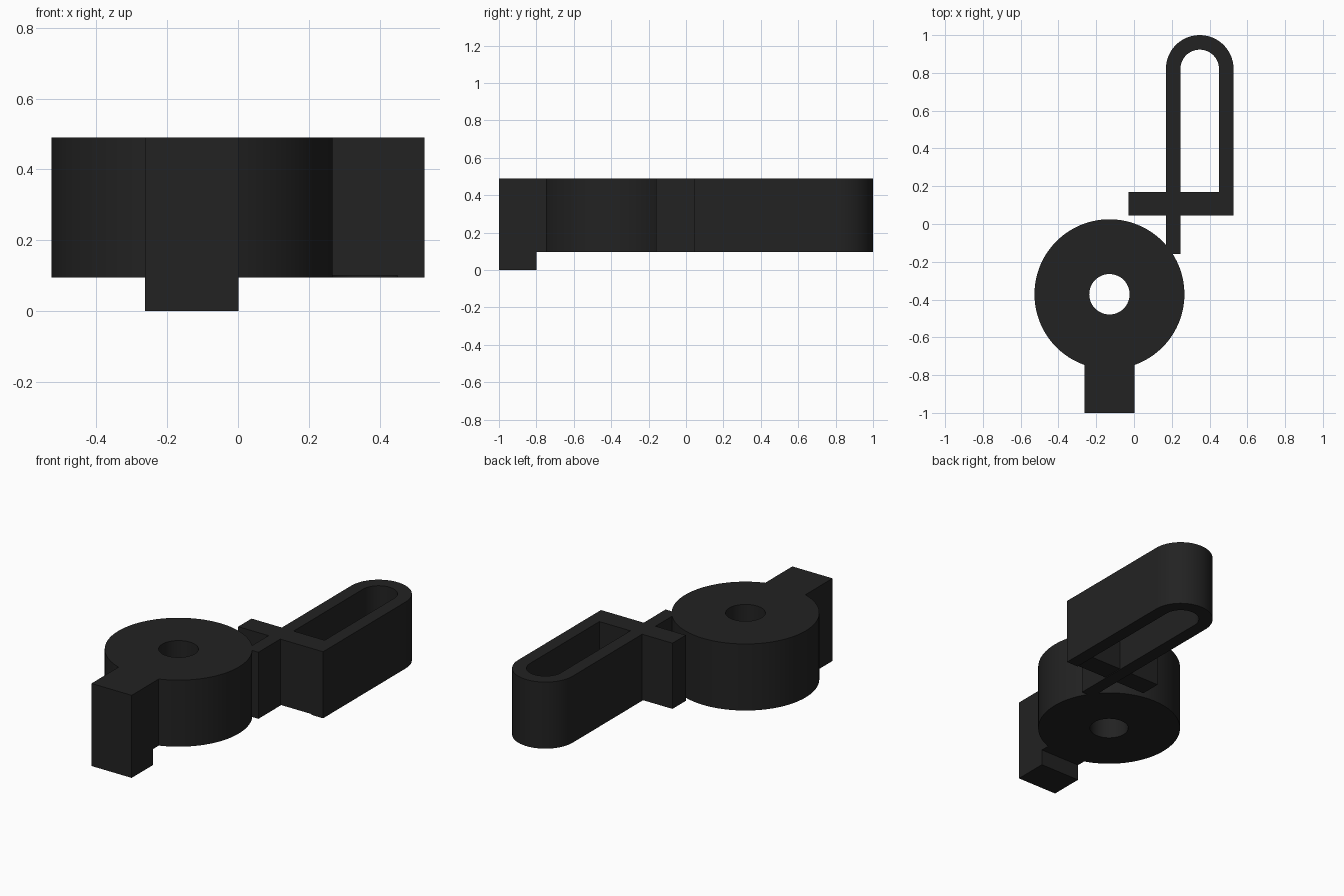
import bpy, bmesh, math

if "Cube" in bpy.data.objects:
    bpy.data.objects.remove(bpy.data.objects["Cube"])

Z0, Z1 = 0.095, 0.49

charcoal = bpy.data.materials.new("charcoal")
charcoal.diffuse_color = (0.016, 0.016, 0.016, 1)
charcoal.use_nodes = True
charcoal.node_tree.nodes["Principled BSDF"].inputs["Base Color"].default_value = charcoal.diffuse_color


def arc(cx, cy, r, a0, a1, n):
    """Points on an arc, angles in degrees."""
    return [(cx + r * math.cos(math.radians(a0 + (a1 - a0) * i / n)),
             cy + r * math.sin(math.radians(a0 + (a1 - a0) * i / n)))
            for i in range(n + 1)]


def rect(x0, x1, y0, y1):
    return [(x0, y0), (x1, y0), (x1, y1), (x0, y1)]


def prism(name, outlines, z0, z1):
    """Extrude closed outlines (the inner ones become holes) from z0 to z1."""
    curve = bpy.data.curves.new(name, 'CURVE')
    curve.dimensions = '2D'
    curve.fill_mode = 'BOTH'
    curve.extrude = (z1 - z0) / 2
    for points in outlines:
        spline = curve.splines.new('POLY')
        spline.points.add(len(points) - 1)
        for p, (x, y) in zip(spline.points, points):
            p.co = (x, y, 0, 1)
        spline.use_cyclic_u = True
    obj = bpy.data.objects.new(name, curve)
    bpy.context.collection.objects.link(obj)
    bpy.ops.object.select_all(action='DESELECT')
    obj.select_set(True)
    bpy.context.view_layer.objects.active = obj
    bpy.ops.object.convert(target='MESH')
    obj = bpy.context.object
    bm = bmesh.new()
    bm.from_mesh(obj.data)
    bmesh.ops.remove_doubles(bm, verts=bm.verts, dist=1e-5)
    bmesh.ops.translate(bm, verts=bm.verts, vec=(0, 0, (z0 + z1) / 2))
    bmesh.ops.recalc_face_normals(bm, faces=bm.faces)
    bm.to_mesh(obj.data)
    bm.free()
    obj.data.materials.clear()
    obj.data.materials.append(charcoal)
    bpy.ops.object.shade_smooth_by_angle(angle=math.radians(30))
    return obj


# Round hub with a bored hole and a straight tab towards the front
cx, cy, r, half = -0.13, -0.372, 0.397, 0.132
a = math.degrees(math.asin(half / r))
hub = arc(cx, cy, r, -90 + a, 270 - a, 96) + [(cx - half, -1), (cx + half, -1)]
prism("hub", [hub, arc(cx, cy, 0.107, 0, 352.5, 47)], Z0, Z1)

# Foot below the tab
prism("foot", [rect(cx - half, cx + half, -1, -0.8)], 0, Z0)

# Hook: long left leg, rounded end, shorter right leg
hx, hy, ro, ri = 0.348, 0.821, 0.179, 0.102
hook = ([(hx - ro, -0.16)] + arc(hx, hy, ro, 180, 0, 40) + [(hx + ro, 0.045), (hx + ri, 0.045)]
        + arc(hx, hy, ri, 0, 180, 40) + [(hx - ri, -0.16)])
prism("hook", [hook], Z0, Z1)

# Crossbar on both sides of the left leg
prism("crossbar_inner", [rect(hx - ri, hx + ri, 0.045, 0.17)], Z0 + 0.005, Z1)
prism("crossbar_outer", [rect(-0.03, hx - ro, 0.045, 0.17)], Z0 + 0.005, Z1)
